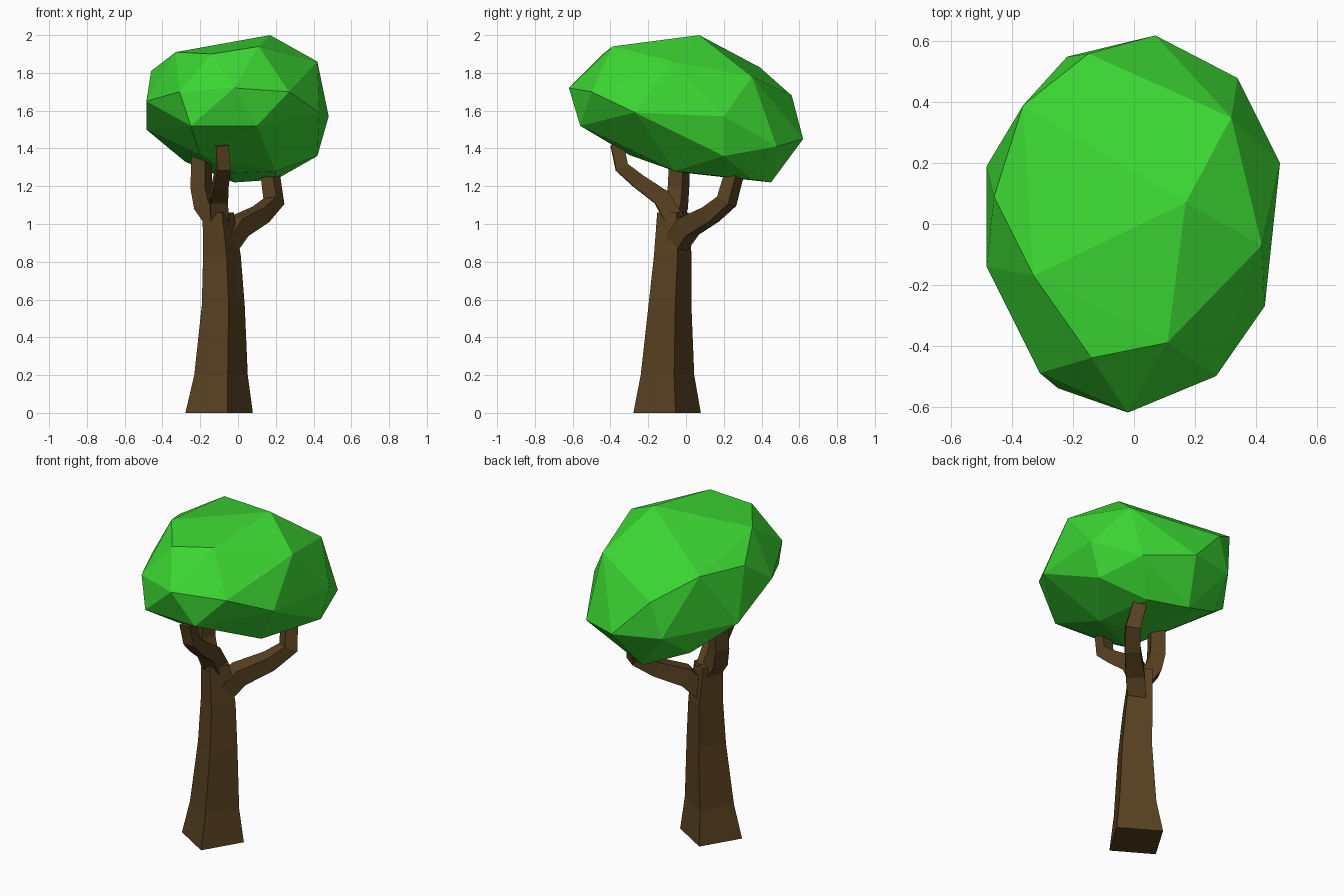
import bpy, bmesh, math
from mathutils import Vector

if "Cube" in bpy.data.objects:
    bpy.data.objects.remove(bpy.data.objects["Cube"])


def material(name, rgb):
    m = bpy.data.materials.new(name)
    m.diffuse_color = (*rgb, 1)
    m.use_nodes = True
    m.node_tree.nodes["Principled BSDF"].inputs["Base Color"].default_value = m.diffuse_color
    return m


def finish(bm, name, mat):
    bmesh.ops.recalc_face_normals(bm, faces=bm.faces)
    mesh = bpy.data.meshes.new(name)
    bm.to_mesh(mesh)
    bm.free()
    mesh.materials.append(mat)
    bpy.context.collection.objects.link(bpy.data.objects.new(name, mesh))


def limb(name, stations, mat, spin=45, level=False):
    """Four-sided tapering limb through (x, y, z, radius) stations."""
    bm = bmesh.new()
    pts = [Vector(s[:3]) for s in stations]
    up = Vector((0, 0, 1))
    side = Vector((1, 0, 0)) if level else up.cross(pts[-1] - pts[0]).normalized()
    rings = []
    for i, p in enumerate(pts):
        t = up if level else (pts[min(i + 1, len(pts) - 1)] - pts[max(i - 1, 0)]).normalized()
        u = (side - t * side.dot(t)).normalized()
        v = t.cross(u)
        ring = []
        for k in range(4):
            a = math.radians(spin + 90 * k)
            ring.append(bm.verts.new(p + stations[i][3] * (u * math.cos(a) + v * math.sin(a))))
        rings.append(ring)
    for a, b in zip(rings, rings[1:]):
        for k in range(4):
            bm.faces.new((a[k], a[(k + 1) % 4], b[(k + 1) % 4], b[k]))
    bm.faces.new(rings[0])
    bm.faces.new(rings[-1])
    finish(bm, name, mat)


bark = material("bark", (0.098, 0.053, 0.015))
leaf = material("leaf", (0.045, 0.69, 0.033))

# Trunk, flared at the foot
limb("trunk", [(-.10, -.10, 0, .184), (-.09, -.098, .2, .146), (-.078, -.085, .57, .117),
               (-.085, -.07, .83, .103), (-.105, -.07, 1.06, .085)], bark, 14, True)

# Three branches
limb("right_branch", [(-.07, -.06, .88, .07), (.0, .01, .985, .075), (.12, .13, 1.05, .062),
                      (.19, .215, 1.12, .058), (.165, .265, 1.30, .052)], bark)
limb("front_branch", [(-.10, -.06, 1.02, .07), (-.10, -.13, 1.14, .065), (-.09, -.25, 1.225, .055),
                      (-.075, -.34, 1.30, .05), (-.085, -.365, 1.42, .048)], bark)
limb("left_branch", [(-.11, -.07, 1.0, .06), (-.175, -.05, 1.10, .065), (-.195, -.04, 1.19, .06),
                     (-.19, -.03, 1.42, .058)], bark)

# Faceted crown: hull around a tilted egg of points, top to bottom
crown = [(.17, .07, 2.0), (.11, -.39, 1.94), (-.14, -.44, 1.90), (-.33, -.17, 1.91),
         (.42, -.07, 1.86), (-.46, .09, 1.81), (-.365, .39, 1.83), (.32, .35, 1.78),
         (-.02, -.62, 1.72), (.27, -.50, 1.70), (-.31, -.49, 1.70), (-.15, .56, 1.68),
         (-.485, -.14, 1.65), (.43, -.27, 1.59), (.48, .20, 1.57), (-.25, -.54, 1.52),
         (.10, -.56, 1.52), (-.485, .19, 1.50), (.07, .62, 1.45), (-.22, .55, 1.47),
         (.34, .48, 1.41), (.42, .20, 1.36), (-.2, -.3, 1.365), (.2, -.06, 1.28),
         (-.04, .0, 1.27), (-.28, .36, 1.33), (.2, .35, 1.235), (-.02, .45, 1.22)]
bm = bmesh.new()
for p in crown:
    bm.verts.new(p)
bmesh.ops.convex_hull(bm, input=bm.verts)
bmesh.ops.delete(bm, geom=[v for v in bm.verts if not v.link_faces], context='VERTS')
finish(bm, "crown", leaf)
